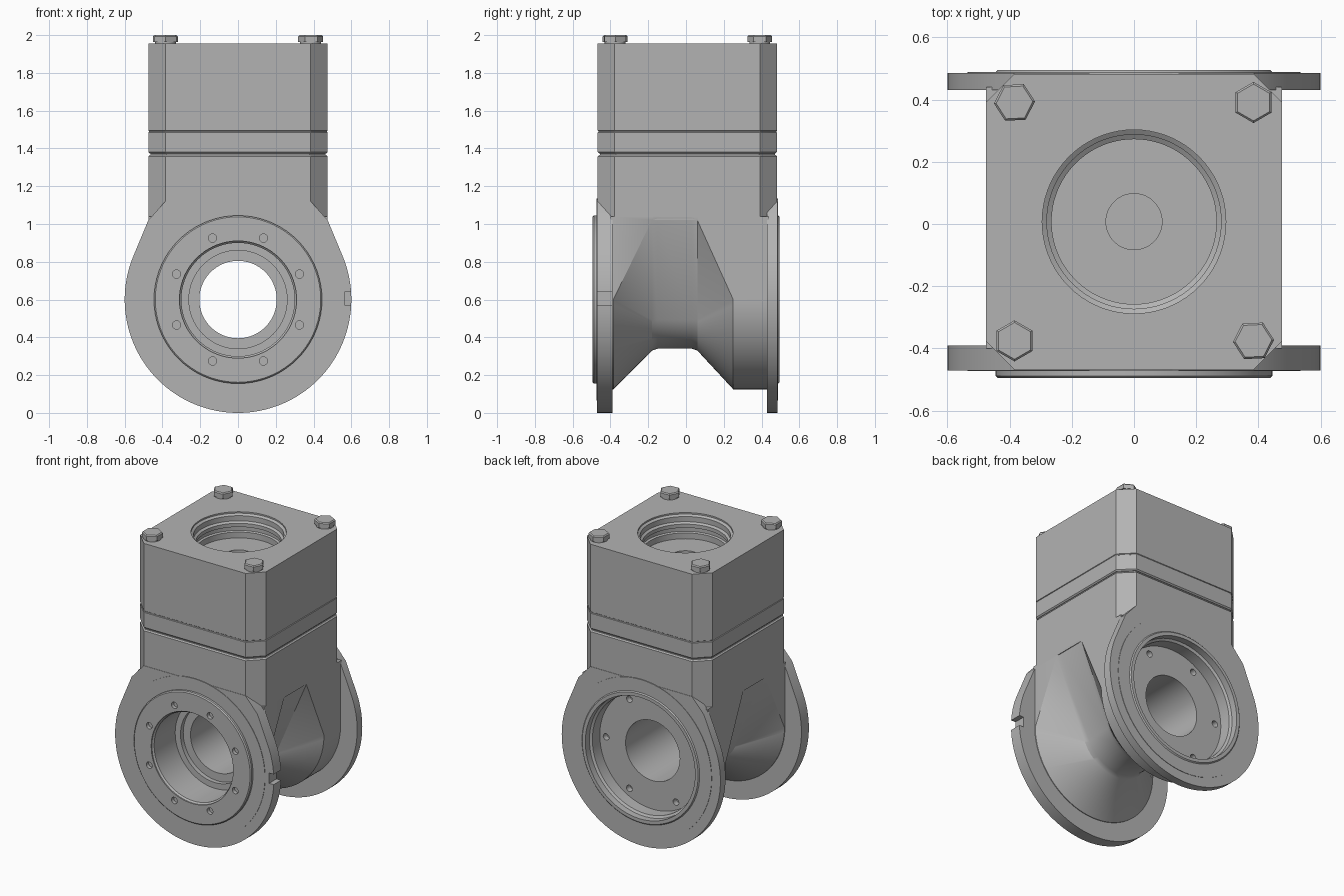
import bpy, bmesh, math
from mathutils import Vector

if "Cube" in bpy.data.objects:
    bpy.data.objects.remove(bpy.data.objects["Cube"])

AXIS_Z = 0.6      # height of the horizontal bore
MID_Y = 0.0075    # middle of the square housing
HALF = 0.475

grey = bpy.data.materials.new("cast grey")
grey.use_nodes = True
grey.diffuse_color = (0.45, 0.45, 0.45, 1)
grey.node_tree.nodes["Principled BSDF"].inputs["Base Color"].default_value = (0.45, 0.45, 0.45, 1)


def loft(name, rings):
    """Skin a list of equal rings and cap both ends."""
    bm = bmesh.new()
    loops = [[bm.verts.new(p) for p in ring] for ring in rings]
    n = len(loops[0])
    for a, b in zip(loops, loops[1:]):
        for i in range(n):
            j = (i + 1) % n
            bm.faces.new((a[i], a[j], b[j], b[i]))
    bm.faces.new(loops[0])
    bm.faces.new(loops[-1])
    bmesh.ops.recalc_face_normals(bm, faces=bm.faces)
    mesh = bpy.data.meshes.new(name)
    bm.to_mesh(mesh)
    bm.free()
    mesh.materials.append(grey)
    obj = bpy.data.objects.new(name, mesh)
    bpy.context.collection.objects.link(obj)
    return obj


def circle(r, h, axis, c, n, turn=0):
    pts = []
    for i in range(n):
        a = turn + math.tau * i / n
        u, v = r * math.cos(a), r * math.sin(a)
        pts.append(Vector((c[0] + u, h, c[1] + v)) if axis == "Y" else Vector((c[0] + u, c[1] + v, h)))
    return pts


def lathe(name, profile, axis="Y", c=(0, AXIS_Z), n=72, turn=0):
    return loft(name, [circle(r, h, axis, c, n, turn) for r, h in profile])


def finish(obj, cutters=()):
    bpy.ops.object.select_all(action="DESELECT")
    bpy.context.view_layer.objects.active = obj
    obj.select_set(True)
    for cutter in cutters:
        mod = obj.modifiers.new("cut", "BOOLEAN")
        mod.operation, mod.solver, mod.object = "DIFFERENCE", "EXACT", cutter
        bpy.ops.object.modifier_apply(modifier=mod.name)
    bpy.ops.object.shade_smooth_by_angle(angle=math.radians(28))


def octagon(z, inset=0.0):
    """Square with cut corners."""
    a, b = HALF - inset, HALF - 0.09 - inset * 0.5
    pts = [(a, -b), (a, b), (b, a), (-b, a), (-a, b), (-a, -b), (-b, -a), (b, -a)]
    return [Vector((x, y + MID_Y, z)) for x, y in pts]


def saddle(y, r, shoulder):
    """Round bottom with tangent sides that flare out to the housing width."""
    dz = shoulder - AXIS_Z
    reach = math.hypot(HALF, dz)
    t = math.atan2(dz, HALF) - math.acos(min(1, r / reach))
    pts = [Vector((HALF, y, 1.04)), Vector((HALF, y, shoulder))]
    steps = 48
    for i in range(steps + 1):
        a = t - (math.pi + 2 * t) * i / steps
        pts.append(Vector((r * math.cos(a), y, AXIS_Z + r * math.sin(a))))
    return pts + [Vector((-HALF, y, shoulder)), Vector((-HALF, y, 1.04))]


def flange_outline(y):
    """Disc with tangent shoulders running up into the cut corners."""
    R, dz = 0.6, 0.42
    t = math.atan2(dz, HALF) - math.acos(R / math.hypot(HALF, dz))
    pts = [Vector((0.385, y, 1.12)), Vector((HALF, y, AXIS_Z + dz))]
    steps = 80
    for i in range(steps + 1):
        a = t - (math.pi + 2 * t) * i / steps
        pts.append(Vector((R * math.cos(a), y, AXIS_Z + R * math.sin(a))))
    return pts + [Vector((-HALF, y, AXIS_Z + dz)), Vector((-0.385, y, 1.12))]


# Cutters: stepped bore, screw holes, key notch and top socket
bore = lathe("bore_cutter", [(0.31, -0.6), (0.31, -0.487), (0.3, -0.477), (0.3, -0.25), (0.26, -0.25),
                             (0.26, -0.22), (0.205, -0.22), (0.205, 0.36), (0.4, 0.36),
                             (0.4, 0.44), (0.415, 0.45), (0.415, 0.6)])
screws = []
for count, start, y0, y1 in ((8, math.pi / 8, -0.6, -0.455), (6, 0, 0.32, 0.6)):
    for i in range(count):
        a = start + math.tau * i / count
        c = (0.352 * math.cos(a), AXIS_Z + 0.352 * math.sin(a))
        screws.append(lathe("screw_cutter", [(0.022, y0), (0.022, y1)], c=c, n=16))
notch = loft("notch_cutter", [[Vector((x, y, z)) for x, z in
             ((0.565, 0.57), (0.7, 0.57), (0.7, 0.64), (0.565, 0.64))] for y in (-0.55, -0.3)])
socket = lathe("socket_cutter", [(0.295, 2.1), (0.295, 1.945), (0.28, 1.935), (0.28, 1.9), (0.265, 1.89),
                                 (0.265, 1.865), (0.278, 1.86), (0.278, 1.835), (0.265, 1.83),
                                 (0.265, 1.79), (0.09, 1.79), (0.09, 1.5)], "Z", (0, MID_Y))
front_screws, back_screws = screws[:8], screws[8:]

# Waisted lower body around the bore
body = loft("lower_body", [saddle(*s) for s in (
    (-0.4, HALF, AXIS_Z), (-0.385, HALF, AXIS_Z), (-0.18, 0.27, 1.02), (-0.15, 0.26, 1.03),
    (0.03, 0.26, 1.03), (0.06, 0.27, 1.02), (0.25, HALF, AXIS_Z), (0.44, HALF, AXIS_Z))])
finish(body, [bore] + back_screws)

# Flanges with a low step and a raised boss
for side, y_in, y_out, s, holes in (("front", -0.39, -0.47, -1, front_screws), ("back", 0.43, 0.485, 1, [])):
    plate = loft(side + "_flange", [flange_outline(y_in), flange_outline(y_out)])
    finish(plate, [bore] + ([notch] if s < 0 else []))
    step = lathe(side + "_step", [(0.535, y_out - s * 0.03), (0.535, y_out + s * 0.003)])
    finish(step, [bore] + holes)
    boss = lathe(side + "_boss", [(0.445, s * 0.42), (0.445, s * 0.488), (0.438, s * 0.495)])
    finish(boss, [bore] + holes)

# Square housing: neck, seam and cover
neck = loft("neck", [octagon(1.02), octagon(1.358), octagon(1.366, 0.008)])
finish(neck)
finish(loft("seam", [octagon(1.35, 0.012), octagon(1.39, 0.012)]))
cover = loft("cover", [octagon(1.374, 0.008), octagon(1.382), octagon(1.484), octagon(1.487, 0.004),
                       octagon(1.492, 0.004), octagon(1.495), octagon(1.955)])
finish(cover, [socket])

# Hex bolts on the cover
for sx in (-1, 1):
    for sy in (-1, 1):
        c = (sx * 0.384, MID_Y + sy * 0.383)
        turn = 0.05 if sx * sy < 0 else math.pi / 6
        finish(lathe("bolt_washer", [(0.055, 1.95), (0.055, 1.966)], "Z", c, 24))
        finish(lathe("bolt_head", [(0.066, 1.964), (0.066, 1.993), (0.059, 2.0)], "Z", c, 6, turn))

for cutter in [bore, notch, socket] + screws:
    bpy.data.objects.remove(cutter)
